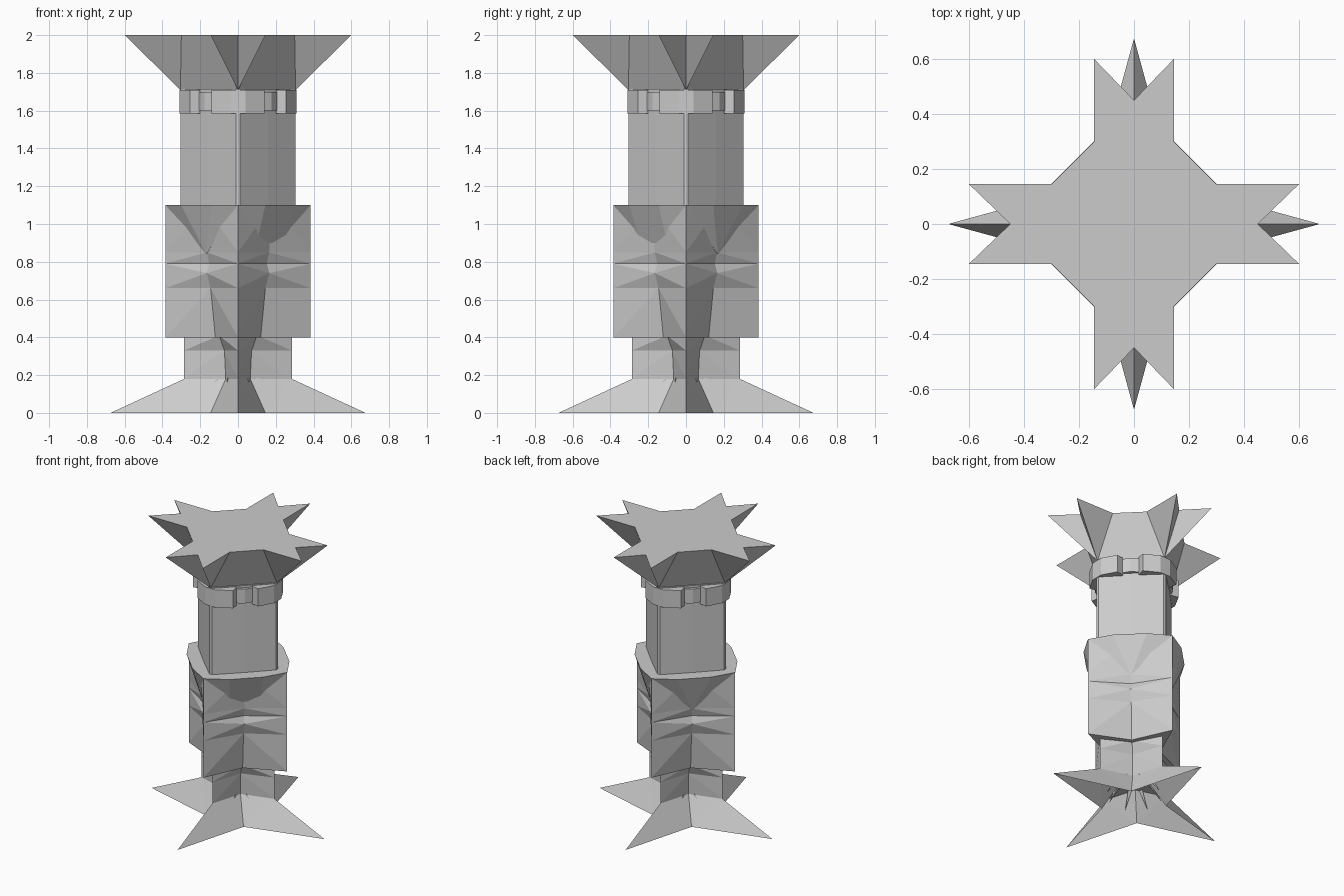
import bpy, bmesh, math
from mathutils import Matrix, Vector

if "Cube" in bpy.data.objects:
    bpy.data.objects.remove(bpy.data.objects["Cube"])


def finish(name, bm):
    bmesh.ops.recalc_face_normals(bm, faces=bm.faces)
    me = bpy.data.meshes.new(name)
    bm.to_mesh(me)
    bm.free()
    ob = bpy.data.objects.new(name, me)
    bpy.context.collection.objects.link(ob)
    return ob


def star_ring(z, tip, mid):
    """Eight points: tips on the axes, mids (x = y = mid) on the diagonals."""
    pts = []
    for k in range(4):
        rot = Matrix.Rotation(k * math.pi / 2, 3, 'Z')
        pts += [rot @ Vector((tip, 0, z)), rot @ Vector((mid, mid, z))]
    return pts


def loft(name, rings, bottom=True, top=True):
    bm = bmesh.new()
    vs = [[bm.verts.new(p) for p in r] for r in rings]
    for a, b in zip(vs, vs[1:]):
        n = len(a)
        for i in range(n):
            j = (i + 1) % n
            bm.faces.new((a[i], a[j], b[j], b[i]))
    if bottom:
        bm.faces.new(vs[0][::-1])
    if top:
        bm.faces.new(vs[-1])
    bmesh.ops.triangulate(bm, faces=[f for f in bm.faces if len(f.verts) == 4])
    return finish(name, bm)


def hull(name, pts, angle):
    """Convex block, turned about the pillar axis."""
    bm = bmesh.new()
    rot = Matrix.Rotation(math.radians(angle), 3, 'Z')
    for p in pts:
        bm.verts.new(rot @ Vector(p))
    bmesh.ops.convex_hull(bm, input=bm.verts[:])
    return finish(name, bm)


# flared four-pointed foot, open below, and the neck above it
loft("flared_foot", [star_ring(0, .675, .145), star_ring(.18, .285, .065)],
     bottom=False)
loft("neck", [star_ring(.18, .285, .065), star_ring(.33, .285, .072),
              star_ring(.41, .285, .10)])

# creased body
loft("body", [star_ring(z, .385, m) for z, m in
              ((.40, .12), (.66, .145), (.74, .165), (.79, .152),
               (.85, .165), (1.10, .18))])

# overhanging lips at the top of the body (one wide scoop, three pointed)
s = math.sqrt(.5)
for k, angle in enumerate((-45, 45, 135, 225)):
    half = .385 * s
    low = [(.24, .10, .90), (.24, -.10, .90)] if k == 0 else [(.238, 0, .84)]
    hull("body_lip", [(half, half, 1.10), (half, -half, 1.10),
                      (.315, .11, 1.10), (.315, -.11, 1.10),
                      (.15, 0, 1.10), (.15, 0, .90)] + low, angle)

# upper column with narrow corner flats
column = []
for k in range(4):
    rot = Matrix.Rotation(k * math.pi / 2, 3, 'Z')
    column += [rot @ Vector(p) for p in
               ((.305, -.01, 0), (.305, .01, 0), (.16, .16, 0))]
loft("column", [[p + Vector((0, 0, z)) for p in column] for z in (1.09, 1.715)])

# collar: thin band with four corner blocks
loft("collar_band", [star_ring(z, .29, .177) for z in (1.60, 1.70)])
for k in range(4):
    hull("collar_block", [(x, y * sg, z) for sg in (1, -1) for z in (1.585, 1.71)
                          for x, y in ((.31, .04), (.255, .14), (.2, .13))],
         k * 90)

# small thorns either side of each foot valley
for k in range(4):
    for sg in (1, -1):
        hull("foot_thorn", [(.10, .022 * sg, .185), (.12, .04 * sg, .185),
                            (.09, .045 * sg, .185), (.168, .072 * sg, .075)],
             45 + k * 90)

# flared crown: eight-pointed flat top down to a diamond
bm = bmesh.new()
top, base = [], []
for k in range(4):
    rot = Matrix.Rotation(k * math.pi / 2, 3, 'Z')
    top.append([bm.verts.new(rot @ Vector((x, y, 2))) for x, y in
                ((.30, -.145), (.60, -.145), (.45, 0), (.60, .145), (.30, .145))])
    base.append(bm.verts.new(rot @ Vector((.305, 0, 1.71))))
for k in range(4):
    arm, b = top[k], base[k]
    for p, q in zip(arm, arm[1:]):
        bm.faces.new((b, q, p))
    n = (k + 1) % 4
    bm.faces.new((b, base[n], top[n][0], arm[4]))
    # arm halves of the flat top
    bm.faces.new((arm[0], arm[1], arm[2]))
    bm.faces.new((arm[2], arm[3], arm[4]))
    bm.faces.new((arm[0], arm[2], arm[4]))
bm.faces.new([v for arm in top for v in (arm[0], arm[4])])
bm.faces.new(base[::-1])
finish("crown", bm)
